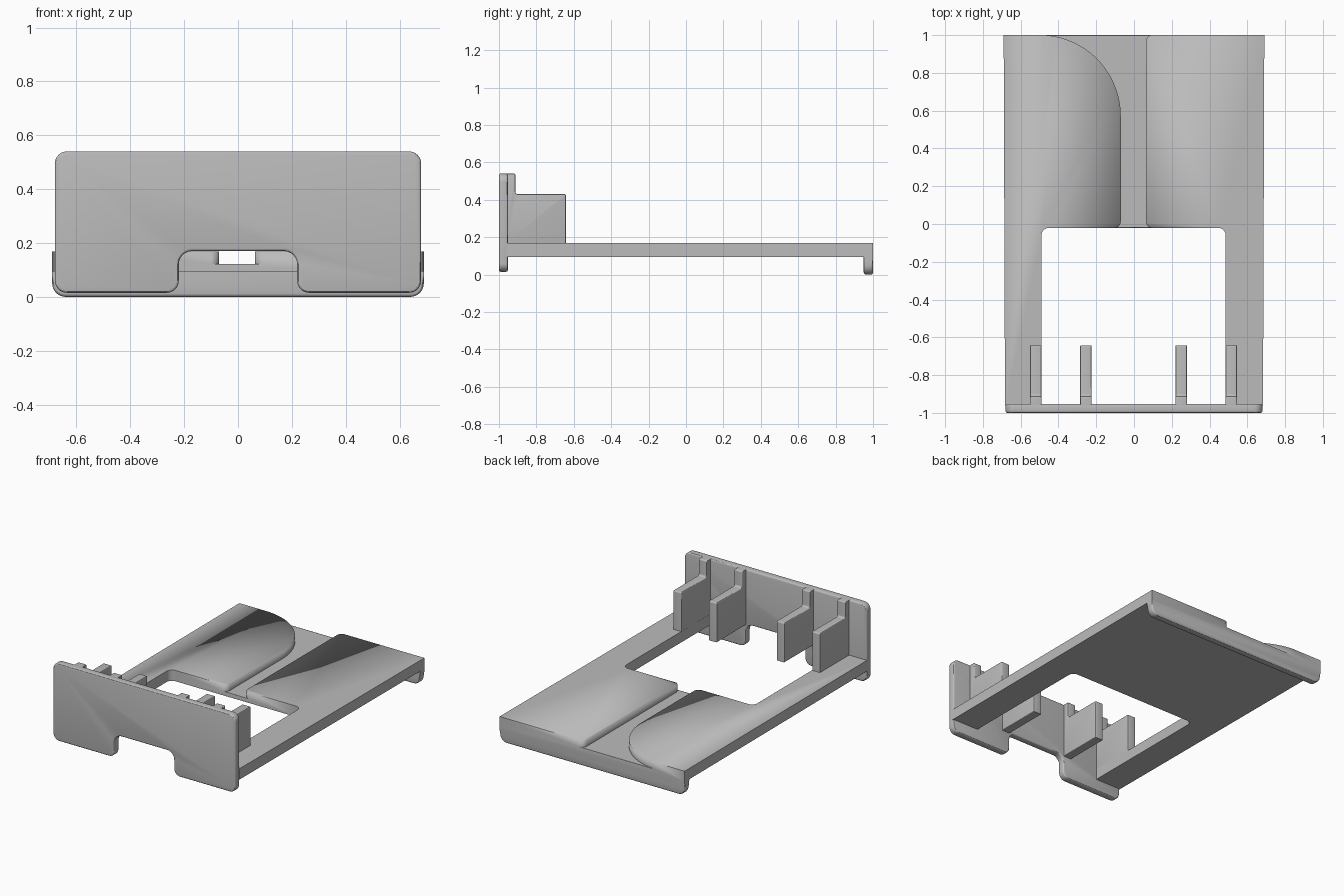
import bpy, bmesh
from math import radians, tan, pi
from mathutils import Vector, Matrix

cube = bpy.data.objects.get("Cube")
if cube:
    bpy.data.objects.remove(cube)

grey = bpy.data.materials.new("plain grey")
grey.use_nodes = True
COLOUR = (0.5, 0.5, 0.5, 1)
grey.diffuse_color = COLOUR
grey.node_tree.nodes["Principled BSDF"].inputs["Base Color"].default_value = COLOUR

# Maps profile space (u, v, extrusion) to world axes
AXES = {
    "x": Matrix(((0, 0, 1), (1, 0, 0), (0, 1, 0))),
    "y": Matrix(((1, 0, 0), (0, 0, 1), (0, 1, 0))),
    "z": Matrix.Identity(3),
}


def rounded(corners):
    """Outline from (u, v, radius) corners, each replaced by a fillet arc."""
    out = []
    for i, (u, v, r) in enumerate(corners):
        p = Vector((u, v))
        if r == 0:
            out.append(p)
            continue
        d0 = (Vector(corners[i - 1][:2]) - p).normalized()
        d1 = (Vector(corners[(i + 1) % len(corners)][:2]) - p).normalized()
        half = d0.angle(d1) / 2
        start = p + d0 * r / tan(half)
        centre = p + (d0 + d1).normalized() * r / abs(Vector((1, tan(half))).normalized().y)
        arm = start - centre
        turn = pi - 2 * half
        if d0.x * d1.y - d0.y * d1.x > 0:
            turn = -turn
        steps = 24 if r > 0.2 else 8
        for k in range(steps + 1):
            out.append(centre + Matrix.Rotation(turn * k / steps, 2) @ arm)
    return out


def prism(name, corners, low, high, axis, bevel=0, limit=9):
    """Extrude an outline; round the rim edges whose v stays below limit."""
    bm = bmesh.new()
    face = bm.faces.new([bm.verts.new((p.x, p.y, low)) for p in rounded(corners)])
    ext = bmesh.ops.extrude_face_region(bm, geom=[face])["geom"]
    moved = [g for g in ext if isinstance(g, bmesh.types.BMVert)]
    bmesh.ops.translate(bm, verts=moved, vec=(0, 0, high - low))
    bmesh.ops.recalc_face_normals(bm, faces=bm.faces)
    if bevel:
        rim = [e for e in bm.edges
               if abs(e.verts[0].co.z - e.verts[1].co.z) < 1e-5
               and max(v.co.y for v in e.verts) < limit]
        bmesh.ops.bevel(bm, geom=rim, offset=bevel, segments=3, profile=0.5,
                        affect="EDGES", clamp_overlap=False)
    bmesh.ops.transform(bm, matrix=AXES[axis].to_4x4(), verts=bm.verts)
    bmesh.ops.recalc_face_normals(bm, faces=bm.faces)
    mesh = bpy.data.meshes.new(name)
    bm.to_mesh(mesh)
    bm.free()
    obj = bpy.data.objects.new(name, mesh)
    bpy.context.collection.objects.link(obj)
    mesh.materials.append(grey)
    bpy.ops.object.select_all(action="DESELECT")
    obj.select_set(True)
    bpy.context.view_layer.objects.active = obj
    bpy.ops.object.shade_smooth_by_angle(angle=radians(30))
    return obj


# Flat bed: a deck with two arms around the open window
bed = prism("bed", [
    (-0.69, 1, 0), (-0.683, -0.96, 0), (-0.49, -0.96, 0), (-0.49, -0.02, 0.04),
    (0.485, -0.02, 0.04), (0.485, -0.96, 0), (0.683, -0.96, 0), (0.69, 1, 0),
], 0.095, 0.168, "z")

# Sunken cable channel with one sweeping side
channel = prism("channel_cutter", [
    (-0.6, 1.1, 0), (-0.6, 1.001, 0), (-0.07, 1.001, 0.43), (-0.07, -0.021, 0.035),
    (-0.15, -0.021, 0), (-0.15, -0.1, 0), (0.15, -0.1, 0), (0.15, -0.021, 0),
    (0.063, -0.021, 0.035), (0.063, 1.001, 0.035), (0.15, 1.001, 0), (0.15, 1.1, 0),
], 0.122, 0.3, "z")
channel.hide_render = True
channel.hide_set(True)
cut = bed.modifiers.new("channel", "BOOLEAN")
cut.operation = "DIFFERENCE"
cut.solver = "EXACT"
cut.object = channel

# Downturned lip along the back
prism("back_lip", [
    (-0.69, 0.1, 0), (-0.69, 0, 0.05), (0.69, 0, 0.05), (0.69, 0.1, 0),
], 0.95, 1, "y", bevel=0.012, limit=0.06)

# Upright front panel with a notch in its lower edge
side = [(0.22, 0.17, 0.05), (0.22, 0.015, 0.045), (0.68, 0.015, 0.045), (0.68, 0.54, 0.045)]
mirrored = [(-u, v, r) for u, v, r in reversed(side)]
prism("front_panel", side + mirrored, -1, -0.952, "y", bevel=0.01)

# Four stepped ribs behind the panel
for i, x in enumerate((-0.52, -0.255, 0.25, 0.515)):
    prism(f"rib_{i + 1}", [
        (-0.965, 0.165, 0), (-0.642, 0.165, 0), (-0.642, 0.43, 0.008),
        (-0.912, 0.43, 0.012), (-0.912, 0.54, 0.008), (-0.965, 0.54, 0),
    ], x - 0.03, x + 0.03, "x", bevel=0.005)
